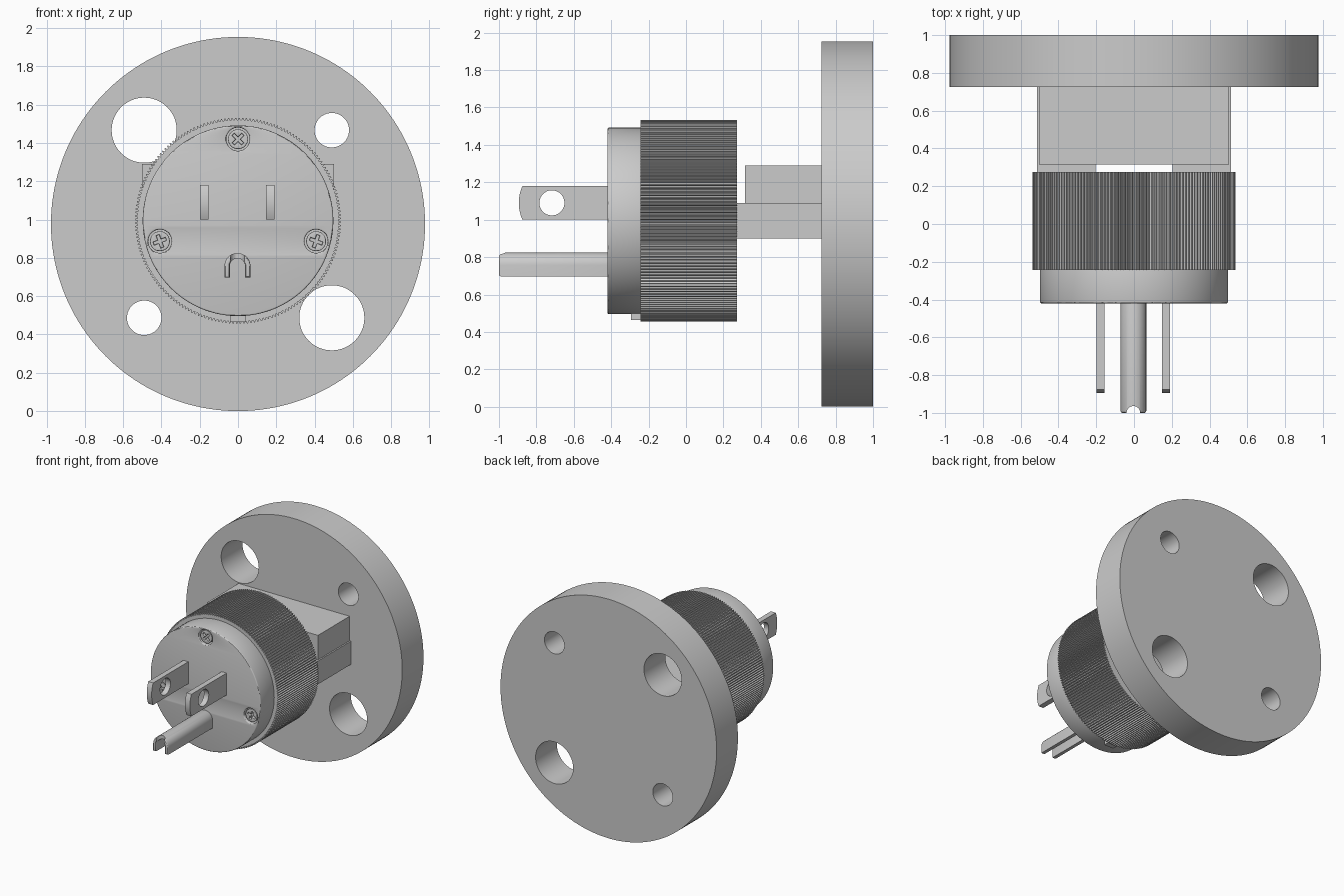
import bpy, bmesh
from math import sin, cos, pi, radians

if "Cube" in bpy.data.objects:
    bpy.data.objects.remove(bpy.data.objects["Cube"])

CZ = 0.994  # height of the plug axis


def circle(x, z, r, n=96):
    return [(x + r * cos(2 * pi * i / n), z + r * sin(2 * pi * i / n)) for i in range(n)]


def rect(x0, x1, z0, z1):
    return [(x0, z0), (x1, z0), (x1, z1), (x0, z1)]


def plate(name, loops, a, b, axis='Y', bevel=0.0):
    """Extrude filled outlines (inner loops become holes) from a to b along an axis."""
    cu = bpy.data.curves.new(name, 'CURVE')
    cu.dimensions = '2D'
    cu.fill_mode = 'BOTH'
    cu.extrude = (b - a) / 2 - bevel
    cu.bevel_depth = bevel
    cu.bevel_resolution = 2
    cu.offset = -bevel
    for loop in loops:
        sp = cu.splines.new('POLY')
        sp.points.add(len(loop) - 1)
        for p, (u, v) in zip(sp.points, loop):
            p.co = (u, v, 0, 1)
        sp.use_cyclic_u = True
    ob = bpy.data.objects.new(name, cu)
    bpy.context.collection.objects.link(ob)
    mid = (a + b) / 2
    ob.rotation_euler = (pi / 2, 0, 0 if axis == 'Y' else pi / 2)
    ob.location = (0, mid, 0) if axis == 'Y' else (mid, 0, 0)
    bpy.ops.object.select_all(action='DESELECT')
    bpy.context.view_layer.objects.active = ob
    ob.select_set(True)
    bpy.ops.object.convert(target='MESH')
    ob = bpy.context.object
    bm = bmesh.new()
    bm.from_mesh(ob.data)
    bmesh.ops.remove_doubles(bm, verts=bm.verts, dist=1e-5)
    bmesh.ops.recalc_face_normals(bm, faces=bm.faces)
    bm.to_mesh(ob.data)
    bm.free()
    bpy.ops.object.shade_smooth_by_angle(angle=radians(30))
    return ob


# Round flange with two large and two small holes
holes = [circle(sx * 0.49, 0.977 + sz * 0.49, 0.17 if sx * sz < 0 else 0.09, 64)
         for sx in (-1, 1) for sz in (-1, 1)]
plate("flange", [circle(0, 0.977, 0.977, 160)] + holes, 0.725, 1.0)

# Mounting block and the two lugs beneath it
plate("mount_block", [rect(-0.502, 0.502, 1.09, 1.29)], 0.316, 0.725)
for side, x0, x1 in (("left", -0.514, -0.205), ("right", 0.205, 0.514)):
    plate("mount_lug_" + side, [rect(x0, x1, 0.90, 1.09)], 0.27, 0.725)

# Knurled grip: trapezoid teeth around the rim
TEETH = 180
rim = []
for i in range(TEETH):
    for k, r in ((0.0, 0.526), (0.3, 0.526), (0.5, 0.538), (0.8, 0.538)):
        t = 2 * pi * (i + k) / TEETH
        rim.append((r * cos(t), CZ + r * sin(t)))
plate("knurled_grip", [rim], -0.243, 0.274)

# Face disc with three screw recesses
screws = [(0, 1.42, 45), (-0.408, 0.887, 20), (0.408, 0.887, 70)]
plate("plug_face", [circle(0, CZ, 0.498, 128)] + [circle(x, z, 0.061, 40) for x, z, _ in screws],
      -0.42, -0.235, bevel=0.008)

# Cross-head screws: slotted cap over a solid shank
w, l = 0.008, 0.034
cross = [(w, w), (w, l), (-w, l), (-w, w), (-l, w), (-l, -w),
         (-w, -w), (-w, -l), (w, -l), (w, -w), (l, -w), (l, w)]
for n, (x, z, deg) in enumerate(screws):
    c, s = cos(radians(deg)), sin(radians(deg))
    slot = [(x + c * u - s * v, z + s * u + c * v) for u, v in cross]
    plate(f"screw_head_{n}", [circle(x, z, 0.052, 40), slot], -0.412, -0.385, bevel=0.004)
    plate(f"screw_shank_{n}", [circle(x, z, 0.05, 40)], -0.39, -0.24)

# Flat blades with rounded tip and hole
tip = [(-0.875 - 0.019 * (1 - t * t), 1.09 + 0.09 * t) for t in [i / 8 - 1 for i in range(17)]]
blade = [(-0.40, 1.18), (-0.40, 1.0)] + tip
for side, x in (("left", -0.177), ("right", 0.169)):
    plate("blade_" + side, [blade, circle(-0.717, 1.09, 0.067, 48)], x - 0.022, x + 0.022, 'X')

# U-shaped ground pin, notched at the tip
PX, PZ, R = -0.003, 0.757, 0.068
arc = [pi * i / 24 for i in range(25)]
u_shape = [(PX + R, 0.697)] + [(PX + R * cos(t), PZ + R * sin(t)) for t in arc] + [(PX - R, 0.697)]
r = R - 0.028
u_shape += [(PX - r, 0.697)] + [(PX - r * cos(t), PZ + r * sin(t)) for t in arc] + [(PX + r, 0.697)]
pin = plate("ground_pin", [u_shape], -1.0, -0.40, bevel=0.01)
bpy.ops.mesh.primitive_cylinder_add(vertices=32, radius=0.036, depth=0.4, location=(PX, -1.0, 0.9))
cutter = bpy.context.object
cutter.name = "pin_notch_cutter"
cutter.hide_render = True
cutter.hide_set(True)
mod = pin.modifiers.new("notch", 'BOOLEAN')
mod.operation = 'DIFFERENCE'
mod.object = cutter

# Small key tab under the face
plate("key_tab", [rect(-0.043, 0.043, 0.465, 0.52)], -0.293, -0.235)
